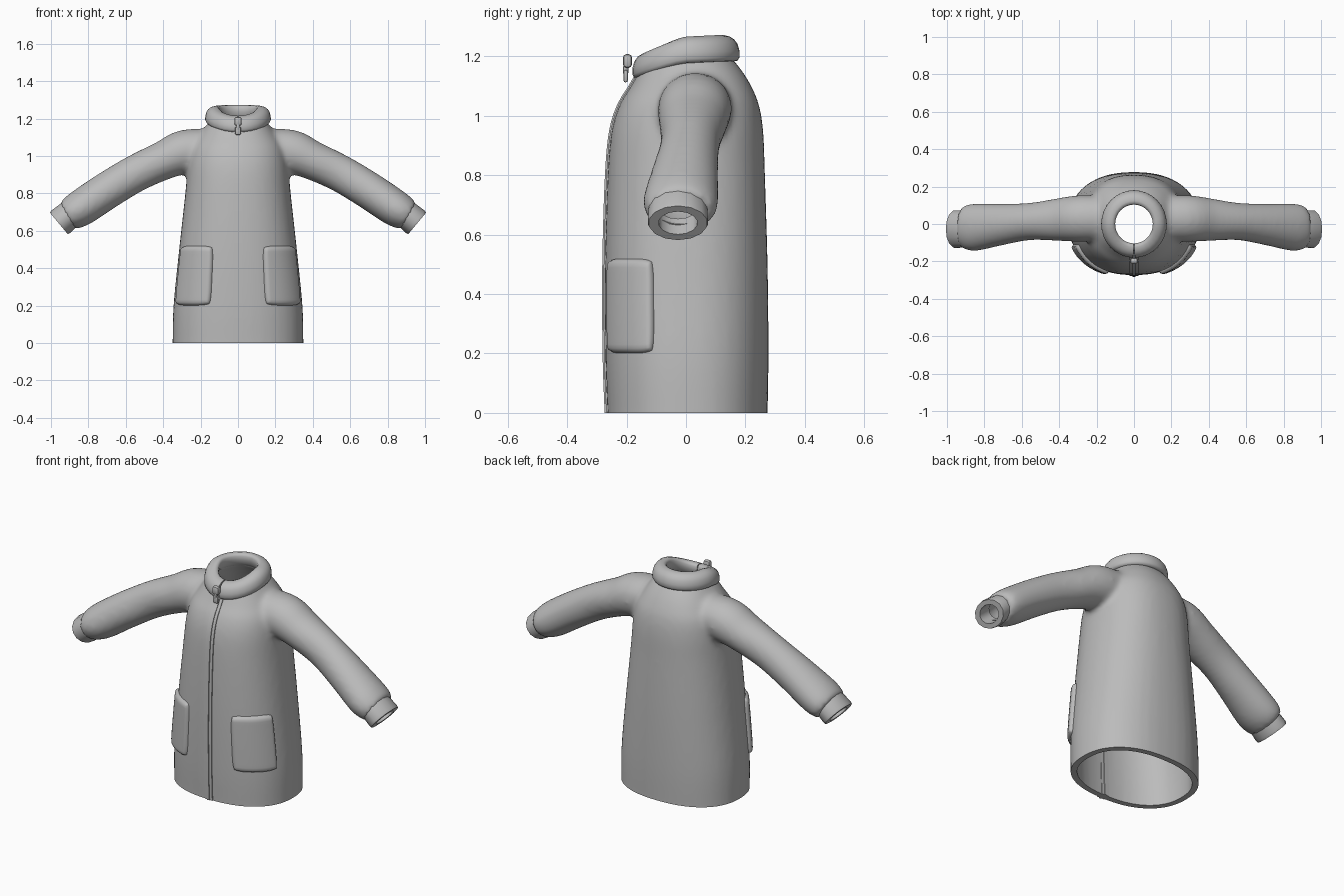
import bpy, bmesh, math
from mathutils import Vector

if "Cube" in bpy.data.objects:
    bpy.data.objects.remove(bpy.data.objects["Cube"])

grey = bpy.data.materials.new("coat_grey")
grey.diffuse_color = (0.5, 0.5, 0.5, 1)
grey.use_nodes = True
grey.node_tree.nodes["Principled BSDF"].inputs["Base Color"].default_value = grey.diffuse_color


def make(name, bm, angle=40):
    """Turn a bmesh into a smooth-shaded grey object."""
    bmesh.ops.recalc_face_normals(bm, faces=bm.faces)
    me = bpy.data.meshes.new(name)
    bm.to_mesh(me)
    bm.free()
    me.materials.append(grey)
    ob = bpy.data.objects.new(name, me)
    bpy.context.collection.objects.link(ob)
    shade(ob, angle)
    return ob


def shade(ob, angle):
    bpy.ops.object.select_all(action='DESELECT')
    ob.select_set(True)
    bpy.context.view_layer.objects.active = ob
    bpy.ops.object.shade_smooth_by_angle(angle=math.radians(angle))


def apply_modifiers(ob):
    bpy.context.view_layer.update()
    dg = bpy.context.evaluated_depsgraph_get()
    me = bpy.data.meshes.new_from_object(ob.evaluated_get(dg))
    ob.modifiers.clear()
    ob.data = me


def spline(pts, steps=5):
    """Catmull-Rom samples through tuples of any length."""
    p = [pts[0]] + list(pts) + [pts[-1]]
    out = []
    for i in range(1, len(p) - 2):
        for s in range(steps):
            t = s / steps
            out.append([0.5 * (2 * b + (c - a) * t + (2 * a - 5 * b + 4 * c - d) * t * t
                               + (3 * b - a - 3 * c + d) * t ** 3)
                        for a, b, c, d in zip(*p[i - 1:i + 3])])
    return out + [list(pts[-1])]


def loft(bm, rings, caps=True, closed=False):
    vs = [[bm.verts.new(p) for p in r] for r in rings]
    n = len(vs[0])
    for i in range(len(vs) if closed else len(vs) - 1):
        a, b = vs[i], vs[(i + 1) % len(vs)]
        for j in range(n):
            bm.faces.new((a[j], a[(j + 1) % n], b[(j + 1) % n], b[j]))
    if caps and not closed:
        bm.faces.new(vs[0])
        bm.faces.new(vs[-1])


# Torso profile: height, half width, front y, back y
TORSO = spline([(0, .35, -.265, .275), (.2, .345, -.272, .278), (.5, .315, -.273, .275),
                (.8, .282, -.264, .266), (.95, .268, -.25, .26), (1.04, .25, -.222, .245),
                (1.1, .215, -.185, .22), (1.15, .18, -.158, .19), (1.2, .14, -.135, .15)])


def torso_at(z):
    for a, b in zip(TORSO, TORSO[1:]):
        if z <= b[0]:
            t = max(0, (z - a[0]) / (b[0] - a[0]))
            return [p + (q - p) * t for p, q in zip(a, b)]
    return TORSO[-1]


def torso_point(z, t, off=0.0):
    """Point on the torso; t = 0 is the front centre, growing towards +x."""
    _, a, yf, yb = torso_at(z)
    yc, b = (yf + yb) / 2, (yb - yf) / 2
    s, c = math.sin(t), math.cos(t)
    x = (a + off) * math.copysign(abs(s) ** .87, s)
    y = yc - (b + off) * math.copysign(abs(c) ** .87, c)
    return (x, y, z)


# Sleeve path: x, z, centre y, half depth in y, half thickness
SLEEVE = [(.06, 1.05, .03, .11, .09), (.27, 1.025, .03, .125, .118), (.40, .975, .024, .115, .104),
          (.55, .905, .014, .1, .1), (.70, .815, -.002, .111, .1), (.83, .728, -.016, .126, .099),
          (.885, .695, -.018, .123, .091), (.915, .678, -.021, .11, .08)]


def sleeve_rings(path, inset, side, n=24):
    pts = spline(path, 4)
    rings = []
    for i, (x, z, y, ry, rn) in enumerate(pts):
        a, b = pts[max(i - 1, 0)], pts[min(i + 1, len(pts) - 1)]
        d = Vector((b[0] - a[0], b[1] - a[1])).normalized()
        rings.append([(side * (x - d.y * (rn - inset) * math.cos(k * math.tau / n)),
                       y + (ry - inset) * math.sin(k * math.tau / n),
                       z + d.x * (rn - inset) * math.cos(k * math.tau / n)) for k in range(n)])
    return rings


def body_solid(name, inset):
    """Torso and both sleeves blended into one closed solid."""
    bm = bmesh.new()
    angles = [k * math.tau / 40 for k in range(40)]
    rings = [[torso_point(z, t, -inset) for t in angles] for z in [r[0] for r in TORSO]]
    rings.insert(0, [(x, y, -.1) for x, y, z in rings[0]])
    path = list(SLEEVE)
    if inset:
        rings.append([(x, y, 1.3) for x, y, z in rings[-1]])
        path.append((1.01, .60, -.03, .1, .08))
    loft(bm, rings)
    for side in (-1, 1):
        loft(bm, sleeve_rings(path, inset, side))
    ob = make(name, bm)
    m = ob.modifiers.new("blend", 'REMESH')
    m.mode, m.voxel_size = 'VOXEL', .014
    m = ob.modifiers.new("soften", 'SMOOTH')
    m.factor, m.iterations = .5, 9
    apply_modifiers(ob)
    if not inset:
        # flat hem at the ground
        bm = bmesh.new()
        bm.from_mesh(ob.data)
        bmesh.ops.bisect_plane(bm, geom=bm.verts[:] + bm.edges[:] + bm.faces[:],
                               plane_co=(0, 0, 0), plane_no=(0, 0, 1), clear_inner=True)
        bmesh.ops.holes_fill(bm, edges=[e for e in bm.edges if e.is_boundary], sides=0)
        bm.to_mesh(ob.data)
        bm.free()
    return ob


# Hollow coat body
coat = body_solid("coat_body", 0)
lining = body_solid("lining_cutter", .032)
m = coat.modifiers.new("hollow", 'BOOLEAN')
m.operation, m.object, m.solver = 'DIFFERENCE', lining, 'EXACT'
apply_modifiers(coat)
bpy.data.objects.remove(lining)
shade(coat, 50)

# Cuffs: thick rings at the sleeve ends
for side, label in ((-1, "left"), (1, "right")):
    bm = bmesh.new()
    d = Vector((.77, -.64))
    start = Vector((.895, .692))
    rings = []
    for s, ry, rn in ((0, .1, .074), (.07, .103, .078), (.082, .1, .075), (.082, .066, .05), (0, .066, .05)):
        c = start + d * s
        rings.append([(side * (c.x - d.y * rn * math.cos(k * math.tau / 14)),
                       -.027 + ry * math.sin(k * math.tau / 14),
                       c.y + d.x * rn * math.cos(k * math.tau / 14)) for k in range(14)])
    loft(bm, rings, closed=True)
    make(label + "_cuff", bm)

# Collar: padded band around the neck, split and dipping at the front
bm = bmesh.new()
rings = []
for i in range(33):
    t = .025 + (math.tau - .05) * i / 32
    s, c = math.sin(t), math.cos(t)
    z = 1.222 - .052 * max(0, c) ** 1.3 + .006 * max(0, -c)
    ring = []
    for k in range(14):
        u = k * math.tau / 14
        w, h = math.cos(u), math.sin(u)
        w = math.copysign(abs(w) ** .8, w) * .037
        h = math.copysign(abs(h) ** .8, h) * .043
        r = .138 + w - .15 * h
        ring.append((r * s, -r * c * 1.03, z + h - .25 * w))
    rings.append(ring)
loft(bm, rings)
make("collar", bm, 50)


# Zip: tape and teeth following the front centre
def front_strip(name, half, raise_by, depth):
    bm = bmesh.new()
    rings = []
    for i in range(41):
        z = 1.15 * i / 40
        y = torso_at(z)[2]
        rings.append([(-half, y - raise_by, z), (half, y - raise_by, z),
                      (half, y + depth, z), (-half, y + depth, z)])
    loft(bm, rings)
    make(name, bm)


front_strip("zip_tape", .024, .004, .036)
front_strip("zip_teeth", .007, .009, .04)


def block(name, centre, size, bevel):
    bm = bmesh.new()
    bmesh.ops.create_cube(bm, size=1)
    for v in bm.verts:
        v.co = Vector(centre) + Vector([a * b for a, b in zip(v.co, size)])
    bmesh.ops.bevel(bm, geom=bm.edges[:], offset=bevel, segments=2, affect='EDGES', profile=.5)
    make(name, bm)


block("zip_slider", (0, -.197, 1.185), (.04, .03, .046), .011)
block("zip_link", (0, -.203, 1.155), (.018, .018, .03), .005)
block("zip_pull", (0, -.203, 1.134), (.032, .014, .042), .006)

# Patch pockets: padded, rounded panels hugging the torso
N = 20
for side, label in ((-1, "left"), (1, "right")):
    bm = bmesh.new()
    grid = []
    for i in range(N + 1):
        row = []
        for j in range(N + 1):
            u = math.sin(math.pi / 2 * (2 * i / N - 1))
            v = math.sin(math.pi / 2 * (2 * j / N - 1))
            # pull the corners in and pad the middle
            k = 1 - .07 * abs(u * v) ** 5
            edge = min(1, 7 * (1 - max(abs(u), abs(v))))
            off = -.008 + .025 * math.sqrt(1 - (1 - edge) ** 2)
            x, y, z = torso_point(.36 + .16 * v * k, .795 + .42 * u * k, off)
            row.append(bm.verts.new((side * x, y, z)))
        grid.append(row)
    for i in range(N):
        for j in range(N):
            bm.faces.new((grid[i][j], grid[i + 1][j], grid[i + 1][j + 1], grid[i][j + 1]))
    bmesh.ops.holes_fill(bm, edges=[e for e in bm.edges if e.is_boundary], sides=0)
    bm.faces.ensure_lookup_table()
    back = max(bm.faces, key=lambda f: len(f.verts))
    bmesh.ops.delete(bm, geom=[back], context='FACES_ONLY')
    bm.normal_update()
    if sum((f.normal.y for f in bm.faces)) > 0:
        bmesh.ops.reverse_faces(bm, faces=bm.faces)
    make(label + "_pocket", bm, 60)
